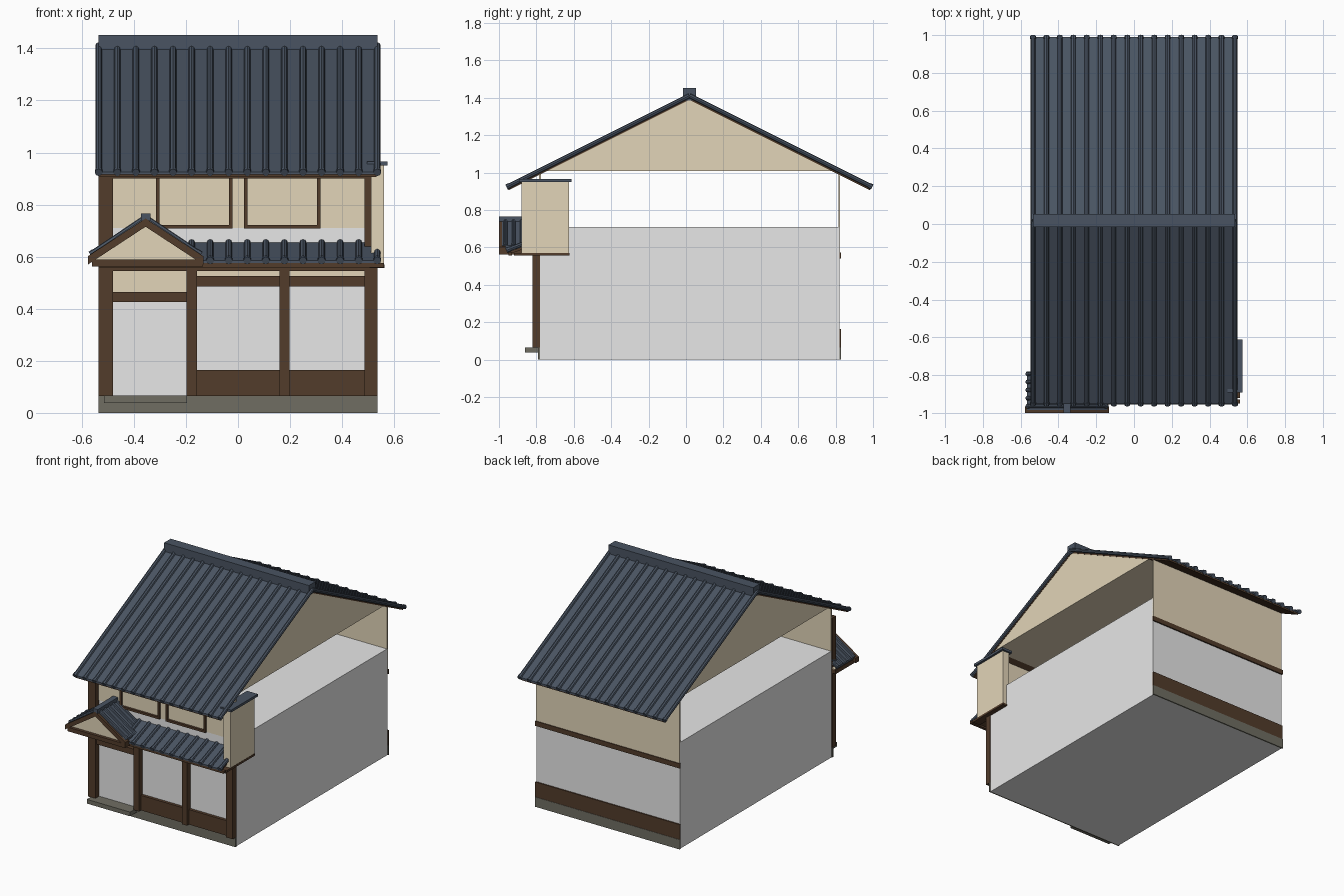
import bpy, bmesh, math
from mathutils import Vector

if "Cube" in bpy.data.objects:
    bpy.data.objects.remove(bpy.data.objects["Cube"])


def material(name, rgb):
    m = bpy.data.materials.new(name)
    m.diffuse_color = (*rgb, 1)
    m.use_nodes = True
    m.node_tree.nodes["Principled BSDF"].inputs["Base Color"].default_value = m.diffuse_color
    return m


SLATE = material("slate tile", (0.067, 0.088, 0.122))
WOOD = material("dark wood", (0.085, 0.045, 0.024))
PLASTER = material("tan plaster", (0.76, 0.66, 0.48))
STONE = material("stone", (0.16, 0.155, 0.124))
GREY = material("plain grey", (0.8, 0.8, 0.8))


def finish(name, bm, mat):
    bmesh.ops.recalc_face_normals(bm, faces=bm.faces)
    me = bpy.data.meshes.new(name)
    bm.to_mesh(me)
    bm.free()
    me.materials.append(mat)
    ob = bpy.data.objects.new(name, me)
    bpy.context.collection.objects.link(ob)
    return ob


def prism(name, pts, axis, a, b, mat):
    """Extrude a profile: (y, z) points along x, or (x, z) points along y."""
    bm = bmesh.new()
    place = (lambda p, t: (t, p[0], p[1])) if axis == "x" else (lambda p, t: (p[0], t, p[1]))
    lo = [bm.verts.new(place(p, a)) for p in pts]
    hi = [bm.verts.new(place(p, b)) for p in pts]
    n = len(pts)
    bm.faces.new(lo)
    bm.faces.new(hi[::-1])
    for i in range(n):
        bm.faces.new((lo[i], lo[(i + 1) % n], hi[(i + 1) % n], hi[i]))
    return finish(name, bm, mat)


def box(name, x, y, z, mat):
    return prism(name, [(x[0], z[0]), (x[1], z[0]), (x[1], z[1]), (x[0], z[1])],
                 "y", y[0], y[1], mat)


def rods(name, segments, mat, sides=8):
    """Many rods in one object; each segment is (start, end, radius)."""
    bm = bmesh.new()
    for p, q, r in segments:
        p, q = Vector(p), Vector(q)
        d = q - p
        m = d.to_track_quat("Z", "Y").to_matrix().to_4x4()
        m.translation = (p + q) / 2
        bmesh.ops.create_cone(bm, cap_ends=True, segments=sides, radius1=r,
                              radius2=r, depth=d.length, matrix=m)
    return finish(name, bm, mat)


def chevron(c, half, top, slope, thick):
    """Inverted V profile with a vertical thickness."""
    e = top - slope * half
    return [(c - half, e), (c, top), (c + half, e),
            (c + half, e - thick), (c, top - thick), (c - half, e - thick)]


def tile_rows(starts_ends, r):
    """A rib down each row and a wider round cap at its lower end."""
    out = []
    for p, q in starts_ends:
        p, q = Vector(p), Vector(q)
        d = (q - p).normalized()
        out += [(p, q, r), (q - d * 0.012, q + d * 0.006, r * 1.2)]
    return out


# Main block and stone footing
FRONT, BACK = -0.78, 0.82
box("main_block", (-0.53, 0.53), (FRONT, BACK), (0, 0.71), GREY)
box("front_footing", (-0.535, 0.535), (-0.79, FRONT), (0, 0.065), STONE)
box("back_footing", (-0.535, 0.535), (BACK, 0.83), (0, 0.065), STONE)
box("door_step", (-0.515, -0.195), (-0.86, FRONT), (0.038, 0.066), STONE)

# Upper walls
box("upper_front_wall", (-0.53, 0.53), (-0.785, -0.775), (0.71, 1.0), PLASTER)
box("upper_back_wall", (-0.53, 0.53), (0.815, 0.824), (0.57, 1.0), PLASTER)

# Back timbers
box("back_skirting", (-0.535, 0.535), (BACK, 0.828), (0.065, 0.165), WOOD)
box("back_beam", (-0.535, 0.535), (BACK, 0.829), (0.54, 0.572), WOOD)

# Front posts
for name, x0, x1, z0, z1 in (
        ("left_corner_post", -0.535, -0.48, 0.065, 0.92),
        ("right_lower_post", 0.485, 0.535, 0.065, 0.57),
        ("right_upper_post", 0.485, 0.515, 0.57, 0.92),
        ("door_post", -0.197, -0.158, 0.065, 0.57),
        ("middle_post", 0.16, 0.197, 0.065, 0.57)):
    box(name, (x0, x1), (-0.82, FRONT), (z0, z1), WOOD)

# Front rails, skirting and plaster strips
box("front_skirting", (-0.16, 0.485), (-0.8, FRONT), (0.065, 0.165), WOOD)
box("window_head_rail", (-0.16, 0.485), (-0.81, FRONT), (0.485, 0.525), WOOD)
box("door_lintel", (-0.48, -0.195), (-0.81, FRONT), (0.425, 0.465), WOOD)
box("canopy_beam", (-0.535, 0.535), (-0.815, FRONT), (0.545, 0.575), WOOD)
box("window_plaster_strip", (-0.16, 0.485), (-0.788, FRONT), (0.525, 0.545), PLASTER)
box("door_plaster_strip", (-0.48, -0.195), (-0.788, FRONT), (0.465, 0.545), PLASTER)
box("eave_beam", (-0.535, 0.535), (-0.82, FRONT), (0.9, 0.93), WOOD)

# Upper window frames
for side, x0, x1 in (("left", -0.315, -0.022), ("right", 0.023, 0.317)):
    for k, x in enumerate((x0, x1 - 0.013)):
        box(f"{side}_window_jamb_{k + 1}", (x, x + 0.013), (-0.8, FRONT), (0.708, 0.9), WOOD)
    box(side + "_window_sill", (x0, x1), (-0.8, FRONT), (0.708, 0.722), WOOD)

# Main roof: gable body, wooden deck, tile deck, ribs and ridge
C, HALF, TOP, K = 0.018, 0.972, 1.412, 0.5
prism("gable_body", [(C - 0.77, 1.01), (C + 0.77, 1.01), (C, 1.394)], "x", -0.53, 0.53, PLASTER)
prism("roof_boards", chevron(C, HALF - 0.006, TOP - 0.011, K, 0.012), "x", -0.532, 0.532, WOOD)
prism("roof_tiles", chevron(C, HALF, TOP, K, 0.011), "x", -0.535, 0.535, SLATE)
N = 16
rib_x = [-0.535 + 1.07 * i / (N - 1) for i in range(N)]
for side, s in (("front", -1), ("back", 1)):
    rows = [((x, C, TOP), (x, C + s * HALF, TOP - K * HALF)) for x in rib_x]
    rods(side + "_roof_ribs", tile_rows(rows, 0.0125), SLATE)
box("roof_ridge", (-0.535, 0.535), (C - 0.034, C + 0.036), (1.385, 1.452), SLATE)

# Long canopy over the ground floor
prism("canopy_tiles", [(FRONT, 0.655), (-0.955, 0.585), (-0.955, 0.575), (FRONT, 0.643)],
      "x", -0.535, 0.54, SLATE)
prism("canopy_boards", [(FRONT, 0.643), (-0.95, 0.577), (-0.95, 0.562), (FRONT, 0.625)],
      "x", -0.535, 0.535, WOOD)
box("canopy_fascia", (-0.535, 0.56), (-0.95, -0.93), (0.558, 0.575), WOOD)
rods("canopy_ribs", tile_rows([((x, FRONT, 0.655), (x, -0.955, 0.587))
                               for x in rib_x if x > -0.2], 0.0125), SLATE)

# Entrance gable
EX = -0.355
prism("entrance_gable_wall", [(EX - 0.195, 0.59), (EX + 0.195, 0.59), (EX, 0.73)],
      "y", -0.98, FRONT, PLASTER)
prism("entrance_barge_boards", chevron(EX, 0.222, 0.747, 0.655, 0.032), "y", -1.0, -0.965, WOOD)
box("entrance_tie_beam", (EX - 0.205, EX + 0.22), (-1.0, -0.78), (0.563, 0.59), WOOD)
prism("entrance_roof_tiles", chevron(EX, 0.212, 0.752, 0.67, 0.012), "y", -0.985, FRONT, SLATE)
rows = [((EX, -0.965 + 0.043 * i, 0.752), (EX + s * 0.208, -0.965 + 0.043 * i, 0.752 - 0.67 * 0.208))
        for i in range(5) for s in (-1, 1)]
rods("entrance_roof_ribs", tile_rows(rows, 0.0095), SLATE)
box("entrance_ridge", (EX - 0.018, EX + 0.018), (-1.0, FRONT), (0.738, 0.766), SLATE)

# Projecting side wing at the right front corner
box("wing_wall", (0.51, 0.56), (-0.88, -0.625), (0.57, 0.95), PLASTER)
box("wing_base", (0.505, 0.562), (-0.92, -0.622), (0.556, 0.57), WOOD)
box("wing_cap", (0.495, 0.575), (-0.893, -0.612), (0.95, 0.966), SLATE)
